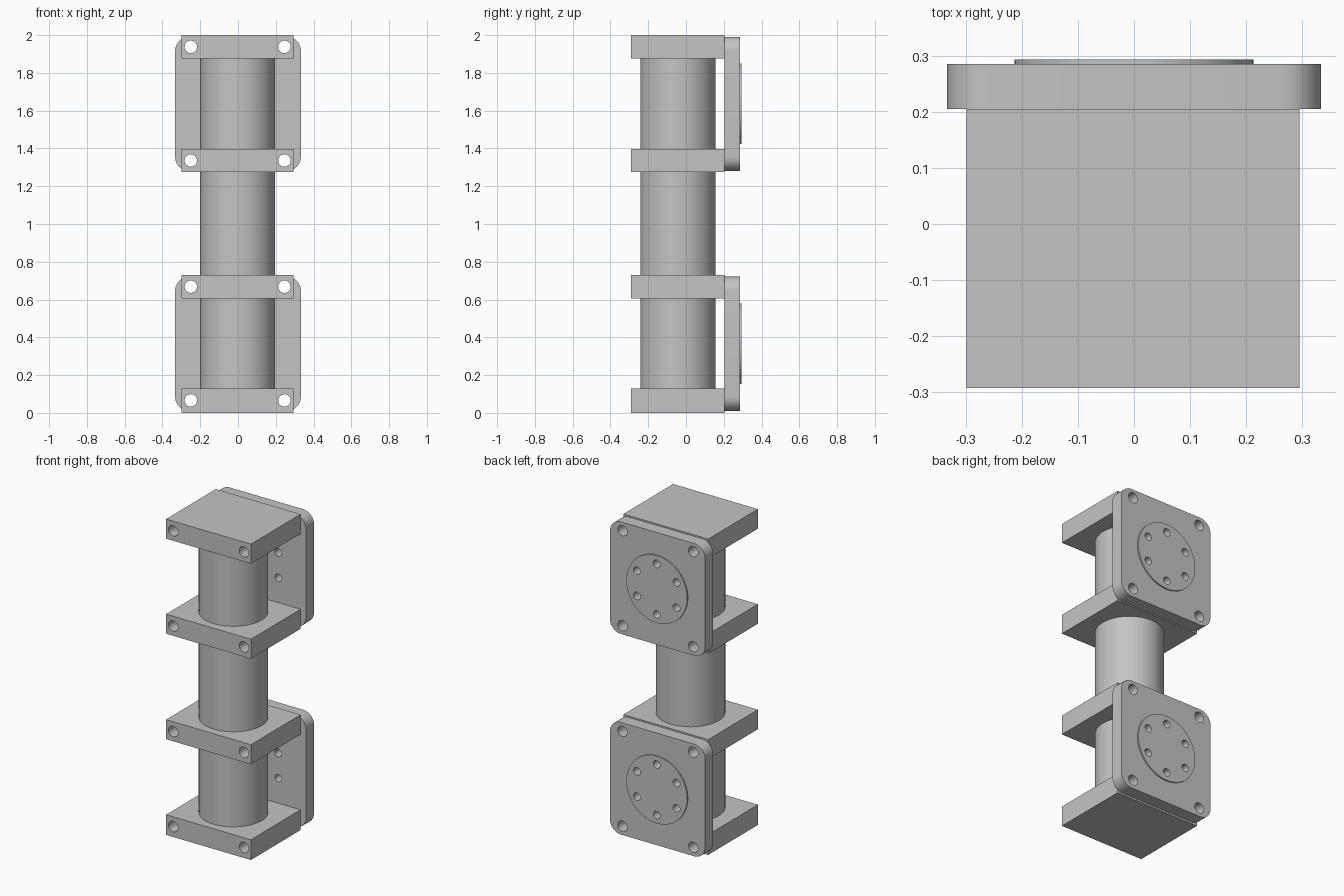
import bpy, math
from mathutils import Matrix

if "Cube" in bpy.data.objects:
    bpy.data.objects.remove(bpy.data.objects["Cube"])

GREY = bpy.data.materials.new("light_grey")
GREY.diffuse_color = (0.55, 0.55, 0.55, 1)
GREY.use_nodes = True
GREY.node_tree.nodes["Principled BSDF"].inputs["Base Color"].default_value = GREY.diffuse_color
ACROSS = Matrix.Rotation(math.pi / 2, 4, 'X')  # turns a cylinder along y


def box(name, x0, x1, y0, y1, z0, z1):
    bpy.ops.mesh.primitive_cube_add(size=1)
    ob = bpy.context.object
    ob.name = name
    ob.data.transform(Matrix.Translation(((x0 + x1) / 2, (y0 + y1) / 2, (z0 + z1) / 2))
                      @ Matrix.Diagonal((x1 - x0, y1 - y0, z1 - z0, 1)))
    ob.data.materials.append(GREY)
    return ob


def cylinder(name, r, length, centre, along_y=False, sides=64):
    bpy.ops.mesh.primitive_cylinder_add(vertices=sides, radius=r, depth=length)
    ob = bpy.context.object
    ob.name = name
    ob.data.transform(Matrix.Translation(centre) @ (ACROSS if along_y else Matrix()))
    ob.data.materials.append(GREY)
    return ob


def apply_all(ob):
    bpy.ops.object.select_all(action='DESELECT')
    ob.select_set(True)
    bpy.context.view_layer.objects.active = ob
    for m in list(ob.modifiers):
        bpy.ops.object.modifier_apply(modifier=m.name)


def drill(ob, holes):
    """Cut holes (x, z, radius) right through along y."""
    for x, z, r in holes:
        cutter = cylinder("drill", r, 2, (x, 0, z), True, 32)
        mod = ob.modifiers.new("hole", 'BOOLEAN')
        mod.object, mod.solver = cutter, 'EXACT'
        apply_all(ob)
        bpy.data.objects.remove(cutter)


def smooth(ob):
    apply_all(ob)
    bpy.ops.object.shade_smooth_by_angle(angle=math.radians(30))


XC, YC = -0.002, -0.043          # axis of the tube
BOLT_X = (XC - 0.248, XC + 0.248)

# Long round tube
smooth(cylinder("tube", 0.199, 2.0, (XC, YC, 1.0)))

for label, base in (("lower", 0.0), ("upper", 1.27)):
    bolt_z = (base + 0.066, base + 0.668)
    # Clamp blocks around the tube, with two bolt holes each
    for i, zc in enumerate(bolt_z):
        z0 = 0.0 if zc < 0.1 else zc - 0.062
        z1 = 2.0 if zc > 1.9 else zc + 0.062
        block = box(f"{label}_clamp_block_{i + 1}", XC - 0.297, XC + 0.297, -0.292, 0.205, z0, z1)
        drill(block, [(x, zc, 0.033) for x in BOLT_X])
        smooth(block)

    # Rounded mounting plate, raised disc and ring of six holes
    zc = base + 0.366
    ring = [(0.16 * math.cos(math.radians(90 + 60 * k)),
             zc + 0.16 * math.sin(math.radians(90 + 60 * k)), 0.024) for k in range(6)]
    plate = box(f"{label}_mounting_plate", -0.333, 0.333, 0.205, 0.285, zc - 0.355, zc + 0.355)
    weights = plate.data.attributes.new("bevel_weight_edge", 'FLOAT', 'EDGE')
    for e in plate.data.edges:
        a, b = (plate.data.vertices[v].co for v in e.vertices)
        weights.data[e.index].value = 1.0 if abs(a.y - b.y) > 0.01 else 0.0
    bev = plate.modifiers.new("corners", 'BEVEL')
    bev.width, bev.segments, bev.limit_method = 0.075, 10, 'WEIGHT'
    apply_all(plate)
    drill(plate, ring + [(x, z, 0.033) for x in BOLT_X for z in bolt_z])
    smooth(plate)
    disc = cylinder(f"{label}_raised_disc", 0.213, 0.008, (0, 0.289, zc), True)
    drill(disc, ring)
    smooth(disc)
